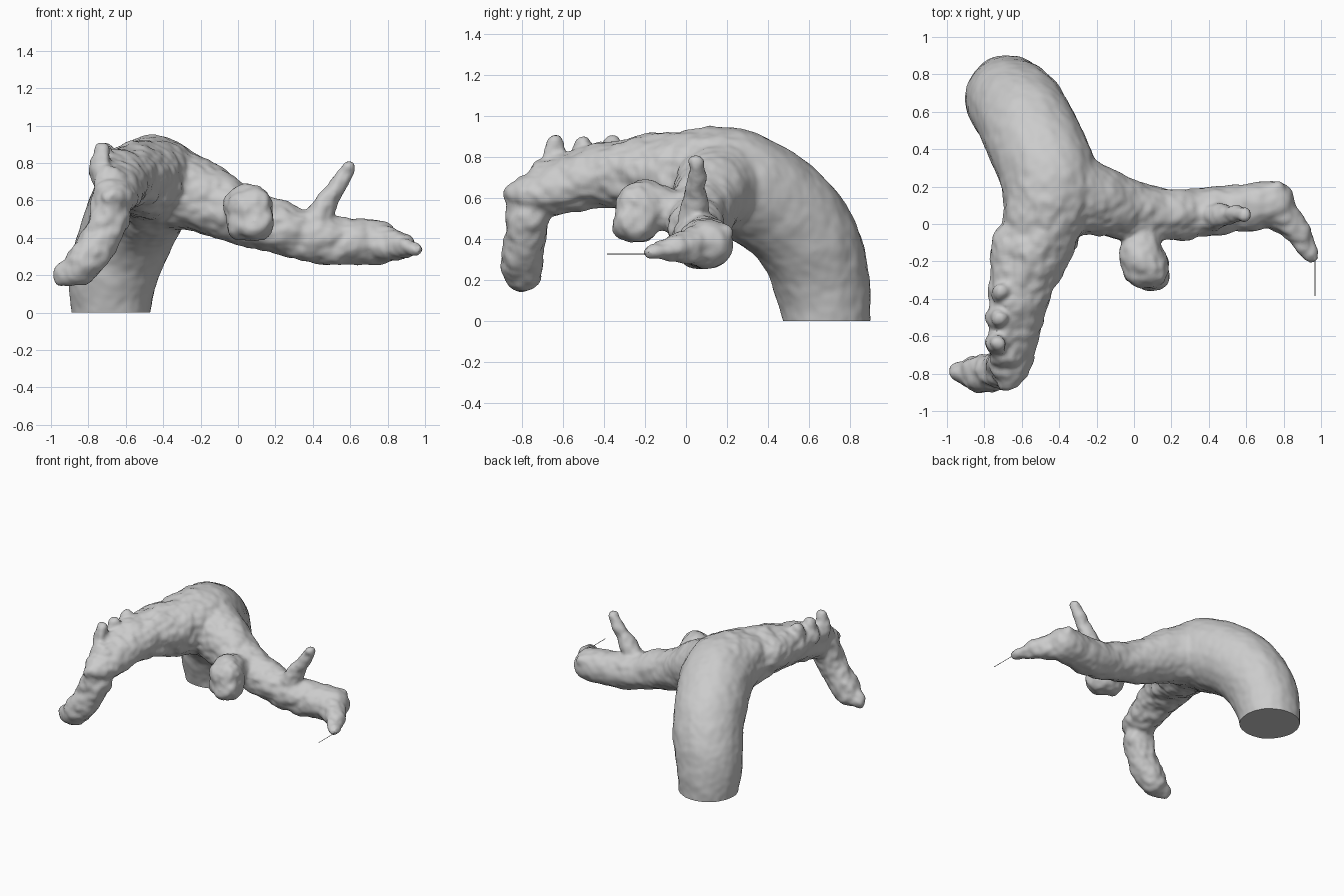
import bpy, bmesh
from mathutils import Vector, Matrix, noise

if "Cube" in bpy.data.objects:
    bpy.data.objects.remove(bpy.data.objects["Cube"])


def spline(p, n):
    # Catmull-Rom through (x, y, z, radius) points
    p = [Vector(q) for q in p]
    p = [p[0] * 2 - p[1]] + p + [p[-1] * 2 - p[-2]]
    out = []
    for a, b, c, d in zip(p, p[1:], p[2:], p[3:]):
        for i in range(n):
            t = i / n
            out.append(0.5 * (2 * b + (c - a) * t + (2 * a - 5 * b + 4 * c - d) * t * t
                              + (3 * b - a - 3 * c + d) * t ** 3))
    return out + [p[-2]]


def limb(bm, pts, n=12):
    for q in spline(pts, n):
        bmesh.ops.create_icosphere(bm, subdivisions=3, radius=max(q[3], 0.02),
                                   matrix=Matrix.Translation(q.to_3d()))


bm = bmesh.new()
# thick trunk arching over into the front branch
limb(bm, [(-.68, .7, -.1, .2), (-.67, .665, .18, .235), (-.61, .6, .38, .25), (-.54, .46, .55, .26),
          (-.45, .22, .685, .26), (-.49, .0, .715, .215), (-.605, -.38, .715, .155),
          (-.655, -.74, .61, .105), (-.68, -.85, .62, .05)])
# ridge and shoulder on the front branch
limb(bm, [(-.63, -.12, .74, .14), (-.65, -.4, .74, .125), (-.68, -.68, .70, .095)])
# drooping tip of the front branch
limb(bm, [(-.67, -.74, .62, .11), (-.7, -.78, .46, .105), (-.83, -.8, .26, .1), (-.935, -.79, .2, .058)])
# side branch
limb(bm, [(-.42, .2, .68, .24), (-.22, .13, .63, .195), (0, .07, .525, .16), (.2, .05, .46, .14),
          (.45, .07, .39, .133), (.74, .11, .375, .122)])
limb(bm, [(.7, .11, .38, .12), (.84, 0, .36, .08), (.96, -.185, .34, .035)])
# hanging knob and upright twig
limb(bm, [(.04, -.02, .52, .09), (.05, -.2, .56, .125), (.085, -.25, .49, .115)])
limb(bm, [(.03, -.22, .48, .10), (.09, -.23, .58, .10)], 4)
limb(bm, [(.4, .04, .47, .08), (.5, .05, .63, .055), (.59, .05, .77, .04)])
# lumps along the ridge
for i in range(3):
    limb(bm, [(-.71 - .01 * i, -.36 - .14 * i, .76, .07), (-.71 - .01 * i, -.36 - .14 * i, .865, .042)], 4)
# stub at the end of the side branch
limb(bm, [(.66, .12, .4, .1), (.76, .19, .43, .045)], 4)

mesh = bpy.data.meshes.new("branch")
bm.to_mesh(mesh)
bm.free()
branch = bpy.data.objects.new("forked_branch", mesh)
bpy.context.collection.objects.link(branch)
bpy.context.view_layer.objects.active = branch
branch.select_set(True)

# fuse everything into one skin
remesh = branch.modifiers.new("fuse", 'REMESH')
remesh.mode = 'VOXEL'
remesh.voxel_size = 0.014
smooth = branch.modifiers.new("soften", 'SMOOTH')
smooth.iterations = 8
bpy.ops.object.convert(target='MESH')

# bark roughness, stronger away from the trunk, then the flat base cut
bm = bmesh.new()
bm.from_mesh(branch.data)
bm.normal_update()
moves = []
for v in bm.verts:
    amp = 0.005 + 0.011 * min(max((0.35 - v.co.y) / 0.4, 0), 1)
    moves.append((v, v.normal * amp * (noise.noise(v.co * 10) + 0.5 * noise.noise(v.co * 22))))
for v, d in moves:
    v.co += d
bmesh.ops.bisect_plane(bm, geom=bm.verts[:] + bm.edges[:] + bm.faces[:], plane_co=(0, 0, 0),
                       plane_no=(0, 0, -1), clear_outer=True)
bmesh.ops.holes_fill(bm, edges=[e for e in bm.edges if e.is_boundary], sides=0)
bm.to_mesh(branch.data)
bm.free()
bpy.ops.object.shade_smooth_by_angle(angle=0.9)

# hair-thin fibre at the side branch tip
bpy.ops.mesh.primitive_cylinder_add(vertices=6, radius=0.002, depth=0.2,
                                    location=(.968, -.285, .328), rotation=(1.571, 0, 0))
bpy.context.object.name = "tip_fibre"
